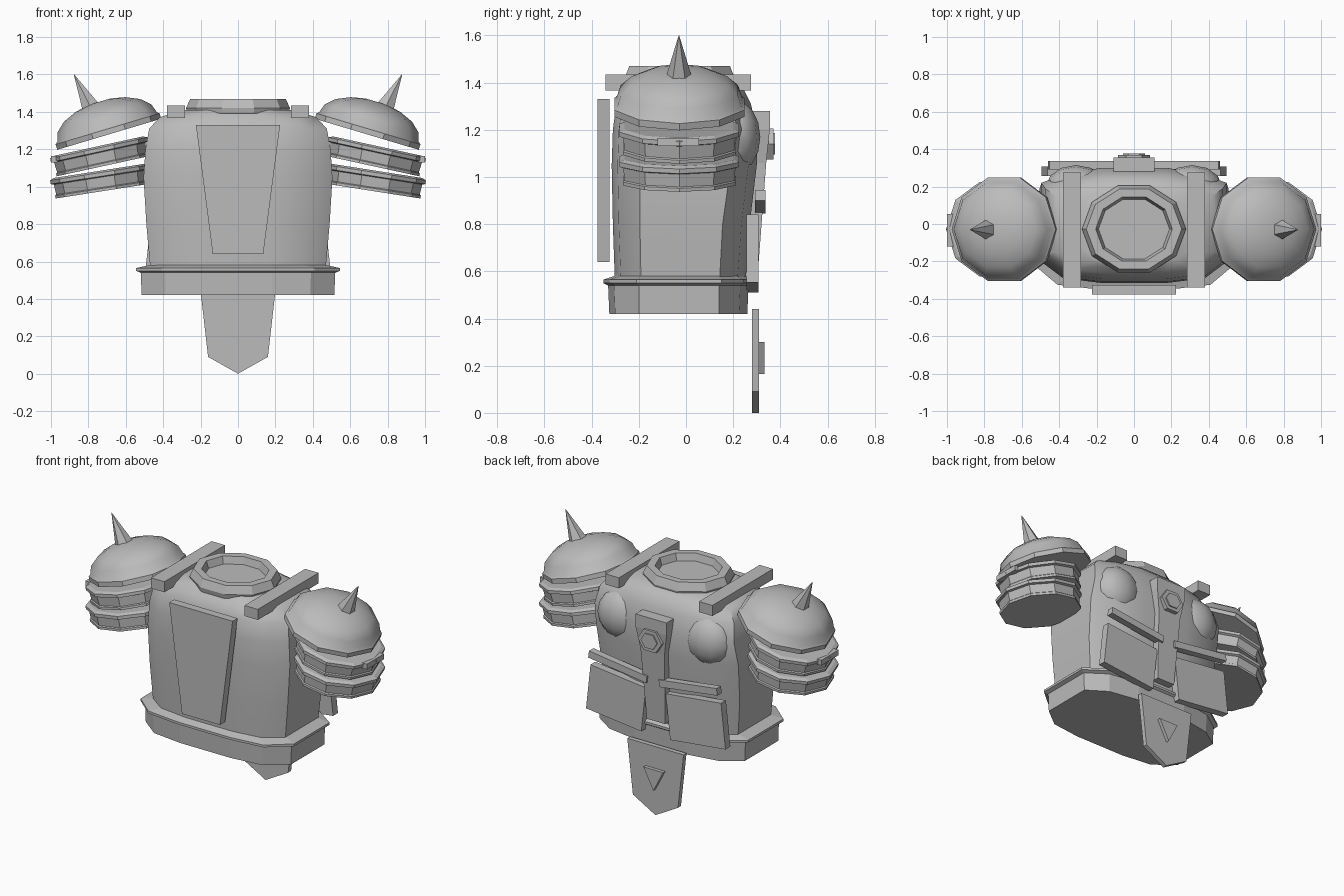
import bpy, bmesh, math
from mathutils import Matrix, Vector

cube = bpy.data.objects.get("Cube")
if cube:
    bpy.data.objects.remove(cube, do_unlink=True)

grey = bpy.data.materials.new("plain grey")
grey.use_nodes = True
colour = (0.5, 0.5, 0.5, 1)
grey.diffuse_color = colour
grey.node_tree.nodes["Principled BSDF"].inputs["Base Color"].default_value = colour


def finish(name, bm, matrix=None, smooth=None):
    """Turn a bmesh into a named grey object."""
    if matrix is not None:
        bmesh.ops.transform(bm, matrix=matrix, verts=bm.verts)
    bmesh.ops.recalc_face_normals(bm, faces=bm.faces)
    mesh = bpy.data.meshes.new(name)
    bm.to_mesh(mesh)
    bm.free()
    mesh.materials.append(grey)
    ob = bpy.data.objects.new(name, mesh)
    bpy.context.collection.objects.link(ob)
    if smooth:
        bpy.ops.object.select_all(action='DESELECT')
        ob.select_set(True)
        bpy.context.view_layer.objects.active = ob
        bpy.ops.object.shade_smooth_by_angle(angle=math.radians(smooth))
    return ob


def loft(name, rings, matrix=None, smooth=None):
    """Skin a stack of equal rings and cap both ends."""
    bm = bmesh.new()
    rows = [[bm.verts.new(p) for p in ring] for ring in rings]
    n = len(rows[0])
    for a, b in zip(rows, rows[1:]):
        for i in range(n):
            bm.faces.new((a[i], a[(i + 1) % n], b[(i + 1) % n], b[i]))
    bm.faces.new(rows[0])
    bm.faces.new(rows[-1])
    return finish(name, bm, matrix, smooth)


def box(name, centre, size, tilt=0):
    bm = bmesh.new()
    bmesh.ops.create_cube(bm, size=1)
    m = Matrix.Translation(centre) @ Matrix.Rotation(tilt, 4, 'Y') @ Matrix.Diagonal((*size, 1))
    return finish(name, bm, m)


def plate(name, outline, y0, y1):
    """Extrude an x-z outline from y0 to y1."""
    return loft(name, [[(x, y, z) for x, z in outline] for y in (y0, y1)])


def mirrored(pts):
    return pts + [(-x, z) for x, z in reversed(pts) if x]


def section(z, w, front, back, side_front, side_back):
    """Torso cross-section with flat sides and bowed front and back."""
    half = [(.35 * w, front), (.75 * w, front + .025), (w, side_front),
            (w, side_back), (.75 * w, back - .035), (.35 * w, back)]
    return [(x, y, z) for x, y in mirrored(half)]


def turned(name, profile, matrix, sides=10, smooth=None, ry=1):
    """Stack of regular polygons from (radius, height) pairs."""
    rings = [[(r * math.cos(k * math.tau / sides), ry * r * math.sin(k * math.tau / sides), h)
              for k in range(sides)] for r, h in profile]
    return loft(name, rings, matrix, smooth)


# Torso shell and belt
loft("torso", [section(*s) for s in (
    (.52, .465, -.30, .25, -.19, .14),
    (.80, .49, -.31, .27, -.195, .155),
    (1.05, .505, -.315, .30, -.195, .19),
    (1.20, .495, -.31, .30, -.19, .22),
    (1.31, .475, -.295, .275, -.17, .19),
    (1.37, .42, -.265, .245, -.15, .15),
    (1.41, .30, -.22, .20, -.13, .10))], smooth=35)
loft("belt", [section(*s) for s in (
    (.42, .515, -.325, .26, -.20, .14),
    (.54, .52, -.33, .265, -.20, .14),
    (.55, .545, -.35, .28, -.21, .15),
    (.565, .545, -.35, .28, -.21, .15),
    (.585, .45, -.29, .24, -.18, .13))])

# Neck collar, with a sunken floor
turned("collar", [(.27, 1.39), (.278, 1.42), (.255, 1.47), (.205, 1.47), (.19, 1.425)],
       Matrix.Translation((0, -.027, 0)), ry=.88)

# Chest plate
plate("chest_plate", mirrored([(.225, 1.33), (.135, .64)]), -.376, -.325)

# Back spine: tapered strap leaning in toward the belt, with a hexagon boss
loft("spine_strap", [[(x, y, z) for x, y in ((-w, .22), (w, .22), (w, y1), (-w, y1))]
                     for z, w, y1 in ((.6, .065, .305), (1.06, .085, .34),
                                      (1.2, .11, .355), (1.28, .11, .355))])
for name, r, a, b in (("spine_boss", .085, .33, .37), ("spine_boss_centre", .058, .36, .378)):
    plate(name, [(r * math.cos(k * math.pi / 3), 1.14 + .9 * r * math.sin(k * math.pi / 3))
                 for k in range(6)], a, b)

# Rear tabard and its triangle
plate("tabard", [(-.2, .44), (.2, .44), (.16, .09), (0, 0), (-.16, .09)], .28, .31)
plate("tabard_triangle", [(-.07, .3), (.07, .3), (0, .165)], .30, .332)

# Paired parts
for side, s in (("left", 1), ("right", -1)):
    box(side + "_shoulder_strap", (s * .332, -.033, 1.4), (.095, .615, .068))
    box(side + "_back_pouch", (s * .283, .282, .675), (.395, .05, .29), -s * .11)
    box(side + "_back_bar", (s * .25, .315, .895), (.415, .045, .045), -s * .13)

    # Shoulder blade bulge
    bm = bmesh.new()
    bmesh.ops.create_uvsphere(bm, u_segments=12, v_segments=8, radius=1)
    finish(side + "_shoulder_blade", bm, Matrix.Translation((s * .31, .2, 1.17))
           @ Matrix.Diagonal((.16, .115, .16, 1)), 40)

    def placed(x, z, tilt):
        return Matrix.Translation((s * x, -.028, z)) @ Matrix.Rotation(s * tilt, 4, 'Y')

    # Domed shoulder guard with rim lip
    dome = [(.255, -.005), (.29, -.005), (.29, .025), (.278, .035)]
    dome += [(.278 * math.cos(t), .035 + .145 * math.sin(t)) for t in (.35, .7, 1.05, 1.35)]
    turned(side + "_shoulder_dome", dome, placed(.69, 1.285, .29), smooth=35)

    # Two arm bands below the dome
    band = [(.245, -.055), (.252, -.055), (.252, -.04), (.245, -.035),
            (.25, .02), (.266, .025), (.266, .045), (.245, .055)]
    turned(side + "_upper_arm_band", band, placed(.735, 1.163, .215))
    turned(side + "_lower_arm_band", band, placed(.735, 1.03, .155))
    box(side + "_band_clip", (s * .983, -.033, 1.147), (.034, .175, .034))

    # Spike
    foot, tip = Vector((s * .775, -.03, 1.40)), Vector((s * .877, -.03, 1.6))
    aim = (tip - foot).to_track_quat('Z', 'Y').to_matrix().to_4x4()
    turned(side + "_spike", [(.062, 0), (.001, (tip - foot).length)],
           Matrix.Translation(foot) @ aim, sides=6)
